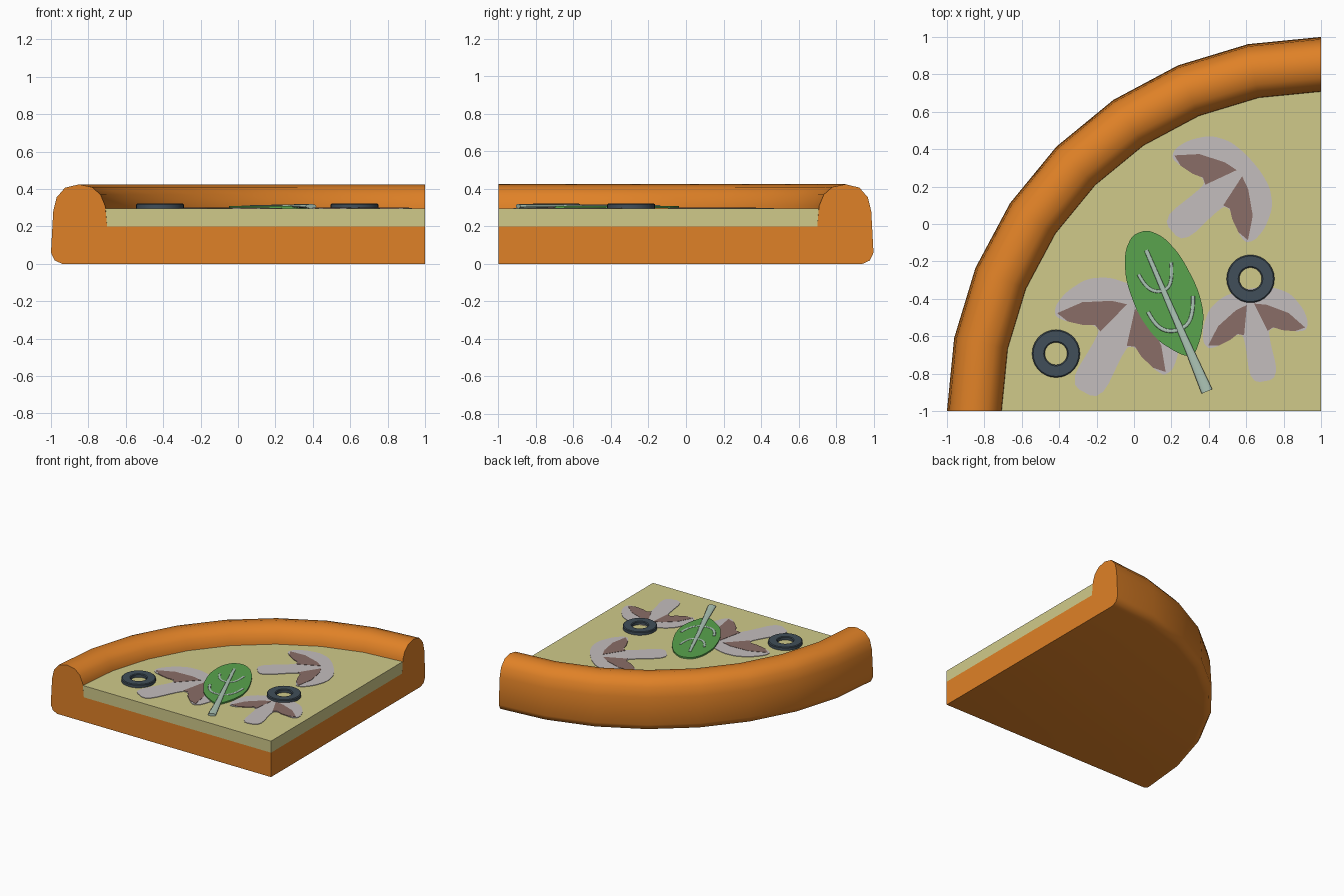
import bpy, bmesh, math

if "Cube" in bpy.data.objects:
    bpy.data.objects.remove(bpy.data.objects["Cube"])

def material(name, r, g, b):
    m = bpy.data.materials.new(name)
    m.diffuse_color = (r, g, b, 1)
    m.use_nodes = True
    m.node_tree.nodes["Principled BSDF"].inputs["Base Color"].default_value = m.diffuse_color
    return m

CRUST = material("crust_orange", 0.74, 0.22, 0.02)
CHEESE = material("cheese_yellow", 0.63, 0.59, 0.255)
MUSHROOM = material("mushroom_grey", 0.55, 0.51, 0.51)
GILL = material("gill_brown", 0.255, 0.155, 0.135)
OLIVE = material("olive_dark", 0.052, 0.077, 0.1)
LEAF = material("leaf_green", 0.1, 0.37, 0.075)
VEIN = material("vein_pale_green", 0.42, 0.56, 0.47)

def add(name, bm, mat, angle=None):
    bmesh.ops.recalc_face_normals(bm, faces=bm.faces)
    me = bpy.data.meshes.new(name)
    bm.to_mesh(me)
    bm.free()
    me.materials.append(mat)
    ob = bpy.data.objects.new(name, me)
    bpy.context.collection.objects.link(ob)
    if angle:
        bpy.ops.object.select_all(action='DESELECT')
        ob.select_set(True)
        bpy.context.view_layer.objects.active = ob
        bpy.ops.object.shade_smooth_by_angle(angle=math.radians(angle))
    return ob

def sector(name, profile, mat, angle=None, steps=8):
    """Quarter-turn sweep of an (r, z) profile about the slice tip."""
    bm = bmesh.new()
    rings = []
    for i in range(steps + 1):
        a = math.pi / 2 * i / steps
        rings.append([bm.verts.new((1 - r * math.cos(a), -1 + r * math.sin(a), z))
                      for r, z in profile])
    n = len(profile)
    for p, q in zip(rings, rings[1:]):
        for j in range(n):
            k = (j + 1) % n
            if profile[j][0] or profile[k][0]:
                bm.faces.new((p[j], p[k], q[k], q[j]))
    bm.faces.new(rings[0])
    bm.faces.new(rings[-1])
    bmesh.ops.remove_doubles(bm, verts=bm.verts, dist=1e-5)
    return add(name, bm, mat, angle)

def rounded(pts, rounds=2):
    """Corner cutting for a soft closed outline."""
    for _ in range(rounds):
        out = []
        for (ax, ay), (bx, by) in zip(pts, pts[1:] + pts[:1]):
            out += [(ax * .8 + bx * .2, ay * .8 + by * .2),
                    (ax * .2 + bx * .8, ay * .2 + by * .8)]
        pts = out
    return pts

def plate(name, pts, z0, z1, mat):
    bm = bmesh.new()
    f = bm.faces.new([bm.verts.new((x, y, z0)) for x, y in pts])
    top = bmesh.ops.extrude_face_region(bm, geom=[f], use_keep_orig=True)
    for v in top['geom']:
        if isinstance(v, bmesh.types.BMVert):
            v.co.z = z1
    return add(name, bm, mat)

# Bread base with rolled rim, and cheese layer
sector("crust", [(0, 0), (1.94, 0), (1.98, .018), (2, .06), (1.988, .28), (1.97, .355),
                 (1.925, .407), (1.85, .425), (1.78, .41), (1.735, .37), (1.71, .31),
                 (1.70, .2), (0, .2)], CRUST, 50)
sector("cheese", [(0, .2), (1.70, .2), (1.708, .295), (0, .295)], CHEESE)

# Mushroom slices: half outlines as (along axis, sideways), mirrored
HALF = [(0, .088), (.29, .073), (.31, .105), (.295, .16), (.262, .235), (.255, .30),
        (.30, .325), (.385, .312), (.49, .255), (.548, .165), (.568, .06)]
GILLS = [(.475, .022), (.454, .096), (.38, .218), (.275, .30),
         (.264, .235), (.285, .16), (.312, .11), (.297, .073)]

def mushroom(i, ox, oy, ax, ay, s):
    def place(pts):
        return [(ox + s * (u * ax + v * ay), oy + s * (u * ay - v * ax)) for u, v in pts]
    outline = HALF + [(u, -v) for u, v in reversed(HALF)]
    plate(f"mushroom_{i}", place(rounded(outline)), .29, .299, MUSHROOM)
    for side, sign in (("left", -1), ("right", 1)):
        plate(f"mushroom_{i}_gill_{side}", place([(u, sign * v) for u, v in GILLS]),
              .2955, .301, GILL)

mushroom(1, .205, -.04, .755, .656, 1.0)
mushroom(2, -.265, -.90, .477, .879, 1.1)
mushroom(3, .70, -.84, -.185, .983, .88)

# Olive rings
def olive(i, x, y, n=28):
    bm = bmesh.new()
    prof = [(.06, .294), (.128, .294), (.128, .317), (.122, .322), (.066, .322), (.06, .317)]
    rings = [[bm.verts.new((x + r * math.cos(2 * math.pi * k / n),
                            y + r * math.sin(2 * math.pi * k / n), z)) for r, z in prof]
             for k in range(n)]
    for k in range(n):
        p, q = rings[k], rings[(k + 1) % n]
        for j in range(6):
            m = (j + 1) % 6
            bm.faces.new((p[j], p[m], q[m], q[j]))
    add(f"olive_{i}", bm, OLIVE, 30)

olive(1, .623, -.293)
olive(2, -.417, -.693)

# Leaf blade
plate("leaf", rounded([(.07, -.03), (-.01, -.06), (-.05, -.15), (-.045, -.3), (.02, -.48),
                       (.12, -.62), (.25, -.70), (.32, -.71), (.36, -.60), (.375, -.48),
                       (.34, -.34), (.25, -.17), (.16, -.07)]), .297, .309, LEAF)

# Leaf stalk and side veins: flattened tubes
FLAT = .4
def tube(name, pts, kind='POLY'):
    cu = bpy.data.curves.new(name, 'CURVE')
    cu.dimensions = '3D'
    cu.bevel_depth = 1
    cu.bevel_resolution = 2
    cu.use_fill_caps = True
    sp = cu.splines.new(kind)
    sp.points.add(len(pts) - 1)
    if kind == 'NURBS':
        sp.use_endpoint_u = True
        sp.order_u = 3
        sp.resolution_u = 5
    for p, (x, y, z, r) in zip(sp.points, pts):
        p.co = (x, y, z / FLAT, 1)
        p.radius = r
    ob = bpy.data.objects.new(name, cu)
    ob.scale.z = FLAT
    bpy.context.collection.objects.link(ob)
    cu.materials.append(VEIN)
    bpy.ops.object.select_all(action='DESELECT')
    ob.select_set(True)
    bpy.context.view_layer.objects.active = ob
    bpy.ops.object.convert(target='MESH')
    bpy.ops.object.shade_smooth_by_angle(angle=math.radians(50))

tube("leaf_stalk", [(.065, -.14, .309, .011), (.20, -.455, .31, .016),
                    (.29, -.66, .31, .021), (.39, -.895, .308, .031)])
tube("leaf_vein_upper", [(x, y, .309, .009) for x, y in
     [(.025, -.27), (.06, -.34), (.14, -.37), (.21, -.32), (.198, -.205)]], 'NURBS')
tube("leaf_vein_lower", [(x, y, .309, .010) for x, y in
     [(.075, -.47), (.12, -.56), (.23, -.58), (.32, -.51), (.315, -.385)]], 'NURBS')
